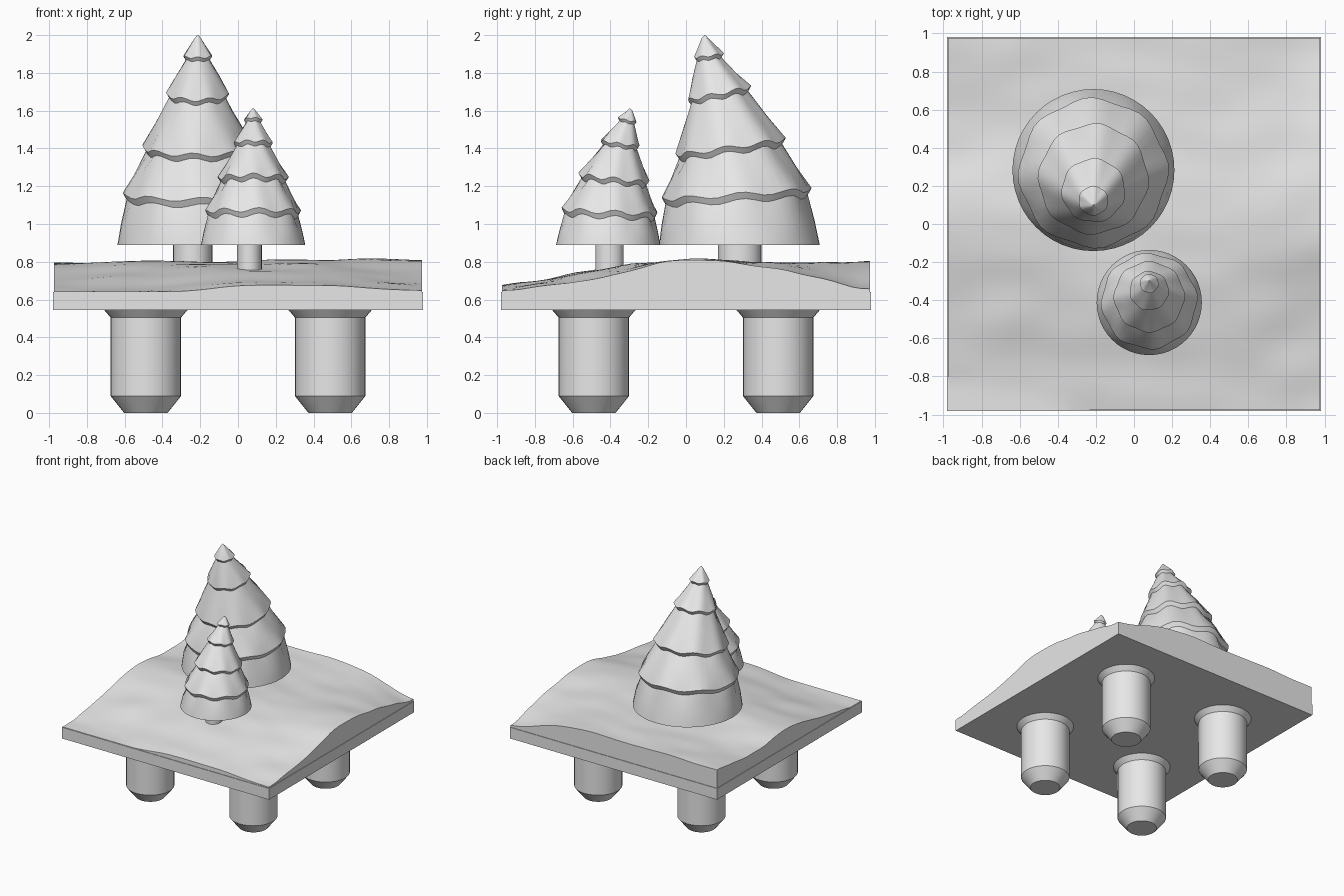
import bpy, bmesh, math
from mathutils import Vector, noise

cube = bpy.data.objects.get("Cube")
if cube:
    bpy.data.objects.remove(cube, do_unlink=True)

grey = bpy.data.materials.new("plain_grey")
grey.use_nodes = True
grey.diffuse_color = (0.8, 0.8, 0.8, 1)
grey.node_tree.nodes["Principled BSDF"].inputs["Base Color"].default_value = (0.8, 0.8, 0.8, 1)


def finish(name, bm, angle=30):
    bmesh.ops.recalc_face_normals(bm, faces=bm.faces)
    mesh = bpy.data.meshes.new(name)
    bm.to_mesh(mesh)
    bm.free()
    mesh.materials.append(grey)
    ob = bpy.data.objects.new(name, mesh)
    bpy.context.collection.objects.link(ob)
    bpy.ops.object.select_all(action="DESELECT")
    ob.select_set(True)
    bpy.context.view_layer.objects.active = ob
    bpy.ops.object.shade_smooth_by_angle(angle=math.radians(angle))
    return ob


def loft(name, x, rings, segments=48, squash=1.0):
    """Skin rings of (z, centre y, radius, slope, wave count) and cap both ends."""
    bm = bmesh.new()
    previous = None
    for z, y, r, slope, waves in rings:
        ring = []
        for i in range(segments):
            a = 2 * math.pi * i / segments
            wave = math.cos(waves * a + z * 5) if waves else 0
            rr = r * (1 + 0.025 * wave)
            dy = rr * math.sin(a)
            dz = slope * dy + wave * min(0.012, 0.06 * r)
            ring.append(bm.verts.new((x + squash * rr * math.cos(a), y + dy, z + dz)))
        if previous:
            for i in range(segments):
                j = (i + 1) % segments
                bm.faces.new((previous[i], previous[j], ring[j], ring[i]))
        else:
            bm.faces.new(ring)
        previous = ring
    bm.faces.new(previous)
    return finish(name, bm)


def tree(name, x, base, lips, tip):
    """Stack of skirts; each lip is (z, height, centre y, outer r, inner r, slope, waves)."""
    rings = [base]
    for z, h, y, outer, inner, slope, waves in lips:
        z0, y0, r0, s0, _ = rings[-1]
        # slightly swollen middle of the skirt, then the overhanging lip
        rings.append(((z + z0) / 2, (y + y0) / 2, (inner + r0) / 2 * 1.02, (slope + s0) / 2, 0))
        rings.append((z, y, inner, slope, waves))
        rings.append((z + h, y, outer, slope, waves))
    z, y = tip
    rings += [(z - 0.015, y, 0.016, 0, 0), (z, y, 0.003, 0, 0)]
    loft(name, x, rings)


# Base plate
bm = bmesh.new()
bmesh.ops.create_cube(bm, size=1)
bmesh.ops.scale(bm, vec=(1.96, 1.96, 0.095), verts=bm.verts)
bmesh.ops.translate(bm, vec=(0, 0, 0.5925), verts=bm.verts)
finish("base_plate", bm)

# Four pegs under the plate
peg = [(0, 0.115), (0.09, 0.187), (0.505, 0.187), (0.55, 0.225)]
for sx, side in ((-1, "right"), (1, "left")):
    for sy, end in ((-1, "front"), (1, "back")):
        loft(f"peg_{end}_{side}", sx * 0.488, [(z, sy * 0.488, r, 0, 0) for z, r in peg], 32)

# Rolling ground: coarse heights, front row to back row
HEIGHTS = [
    (0.63, 0.63, 0.67, 0.67, 0.65),
    (0.70, 0.725, 0.755, 0.75, 0.71),
    (0.79, 0.80, 0.80, 0.815, 0.81),
    (0.75, 0.77, 0.79, 0.79, 0.76),
    (0.795, 0.80, 0.80, 0.78, 0.66),
]


def spline(row, t):
    """Smooth curve through evenly spaced values."""
    i = min(int(t), len(row) - 2)
    f = t - i
    p = [row[max(0, min(len(row) - 1, i + k))] for k in (-1, 0, 1, 2)]
    m0, m1 = (p[2] - p[0]) / 2, (p[3] - p[1]) / 2
    d = p[2] - p[1]
    return p[1] + f * (m0 + f * (3 * d - 2 * m0 - m1 + f * (m0 + m1 - 2 * d)))


HALF = 0.975
bm = bmesh.new()
bmesh.ops.create_grid(bm, x_segments=40, y_segments=40, size=HALF)
for v in bm.verts:
    u, w = ((c / HALF + 1) * 2 for c in v.co.xy)
    z = spline([spline(row, u) for row in HEIGHTS], w)
    z += 0.012 * noise.noise(Vector((v.co.x * 3, v.co.y * 5, 0)))
    v.co.z = max(0.643, min(0.825, z))
# skirt walls down to the plate
rim = [e for e in bm.edges if e.is_boundary]
walls = bmesh.ops.extrude_edge_only(bm, edges=rim)["geom"]
for v in walls:
    if isinstance(v, bmesh.types.BMVert):
        v.co.z = 0.635
finish("ground", bm, 35)

# Trunks
loft("large_trunk", -0.24, [(z, 0.285, 0.115, 0, 0) for z in (0.7, 0.9)], 24, 0.91)
loft("small_trunk", 0.06, [(z, -0.405, 0.075, 0, 0) for z in (0.68, 0.9)], 24, 0.88)

# Large leaning tree
tree("large_tree", -0.213, (0.89, 0.283, 0.425, 0, 0), [
    (1.12, 0.035, 0.268, 0.388, 0.37, 0.065, 8),
    (1.375, 0.03, 0.236, 0.287, 0.268, 0.14, 8),
    (1.665, 0.025, 0.176, 0.166, 0.15, 0.2, 7),
    (1.87, 0.02, 0.122, 0.077, 0.064, 0.13, 6),
], (2.0, 0.10))

# Small tree leaning the other way
tree("small_tree", 0.08, (0.89, -0.412, 0.276, 0, 0), [
    (1.035, 0.028, -0.405, 0.249, 0.235, -0.05, 8),
    (1.215, 0.024, -0.382, 0.184, 0.168, -0.11, 8),
    (1.405, 0.02, -0.35, 0.102, 0.089, -0.15, 7),
    (1.535, 0.015, -0.312, 0.049, 0.039, -0.25, 6),
], (1.612, -0.298))
